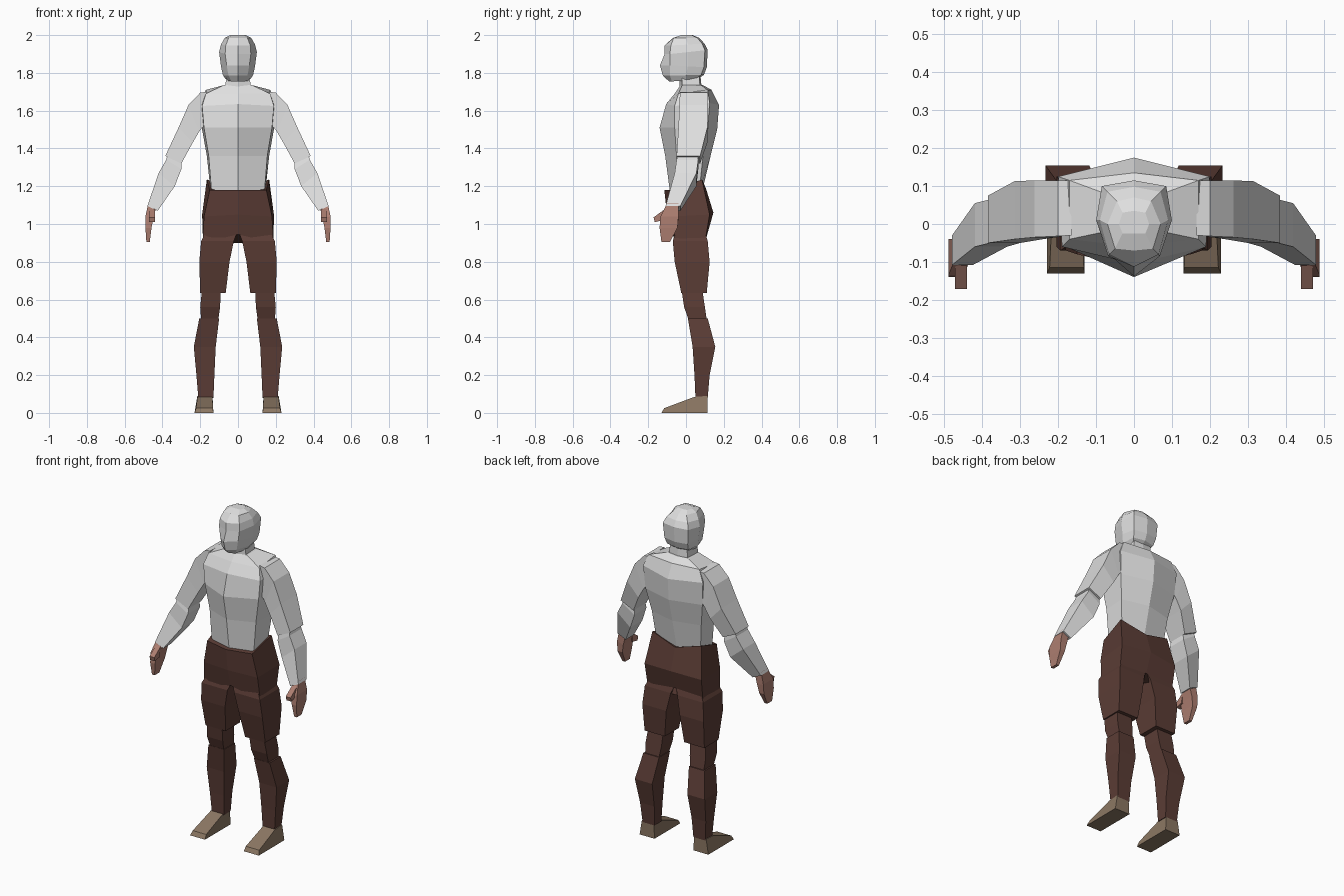
import bpy
import bmesh


def material(name, rgb):
    m = bpy.data.materials.new(name)
    m.diffuse_color = (*rgb, 1)
    return m


shirt = material("light grey cloth", (0.74, 0.74, 0.74))
brown = material("dark brown cloth", (0.105, 0.046, 0.036))
skin = material("skin", (0.42, 0.21, 0.165))
leather = material("tan leather", (0.26, 0.185, 0.125))


def loft(name, rings, mat, mirror=False):
    """Skin a stack of equal-length rings and cap both ends."""
    bm = bmesh.new()
    vs = [[bm.verts.new(p) for p in r] for r in rings]
    n = len(vs[0])
    for a, b in zip(vs, vs[1:]):
        for i in range(n):
            j = (i + 1) % n
            bm.faces.new((a[i], a[j], b[j], b[i]))
    bm.faces.new(vs[0][::-1])
    bm.faces.new(vs[-1])
    bmesh.ops.recalc_face_normals(bm, faces=bm.faces)
    me = bpy.data.meshes.new(name)
    bm.to_mesh(me)
    bm.free()
    me.materials.append(mat)
    ob = bpy.data.objects.new(name, me)
    bpy.context.collection.objects.link(ob)
    if mirror:
        ob.modifiers.new("Mirror", 'MIRROR')
    return ob


def sym(*half):
    """Ring from a half outline running front centre -> back centre."""
    return list(half) + [(-x, y, z) for x, y, z in half[-2:0:-1]]


def hexa(front, fcorner, bcorner, back):
    """Six-sided ring: (y, z), (x, y, z), (x, y, z), (y, z)."""
    return sym((0, *front), fcorner, bcorner, (0, *back))


def box(x0, x1, y0, y1, z):
    return [(x0, y0, z), (x1, y0, z), (x1, y1, z), (x0, y1, z)]


def limb(xo, zo, xi, zi, y0, y1):
    """Slanted ring between an outer and an inner edge of an arm."""
    return [(xi, y0, zi), (xo, y0, zo), (xo, y1, zo), (xi, y1, zi)]


# Torso, with the shoulders sloping up to the neck
loft("torso", [
    hexa((-0.085, 1.17), (0.14, -0.05, 1.17), (0.145, 0.07, 1.17), (0.085, 1.17)),
    hexa((-0.11, 1.36), (0.155, -0.05, 1.36), (0.165, 0.09, 1.36), (0.13, 1.36)),
    hexa((-0.14, 1.51), (0.18, -0.06, 1.51), (0.19, 0.115, 1.50), (0.165, 1.50)),
    hexa((-0.105, 1.635), (0.19, -0.06, 1.625), (0.20, 0.125, 1.64), (0.175, 1.63)),
    hexa((-0.06, 1.69), (0.17, -0.04, 1.69), (0.17, 0.115, 1.71), (0.135, 1.71)),
    hexa((-0.03, 1.735), (0.075, -0.02, 1.735), (0.075, 0.08, 1.735), (0.09, 1.735)),
], shirt)

# Neck
loft("neck", [
    hexa((-0.035, 1.70), (0.07, -0.02, 1.70), (0.065, 0.075, 1.70), (0.085, 1.70)),
    hexa((-0.035, 1.80), (0.06, -0.02, 1.80), (0.055, 0.07, 1.80), (0.075, 1.80)),
], shirt)


# Head
def head_ring(zf, zb, yf, fc, side, bc, yb):
    zm = (zf + zb) / 2
    return sym((0, yf, zf), (*fc, zf), (*side, zm), (*bc, zb), (0, yb, zb))


loft("head", [
    head_ring(1.755, 1.765, -0.09, (.035, -.075), (.06, 0), (.05, .05), .06),
    head_ring(1.785, 1.79, -0.122, (.05, -.085), (.08, 0), (.07, .08), .095),
    head_ring(1.84, 1.83, -0.138, (.06, -.085), (.09, .01), (.078, .095), .11),
    head_ring(1.90, 1.92, -0.113, (.068, -.085), (.1, .01), (.085, .1), .115),
    head_ring(1.945, 1.955, -0.113, (.065, -.08), (.09, .01), (.07, .085), .098),
    head_ring(1.985, 1.985, -0.07, (.05, -.065), (.07, .0), (.045, .06), .07),
    head_ring(2.0, 2.0, -0.025, (.03, -.025), (.04, 0), (.03, .03), .035),
], shirt)

# Hips of the trousers, waist peaking at the sides and crotch raised
loft("hips", [
    hexa((-0.07, 0.945), (0.188, -0.055, 0.90), (0.185, 0.10, 0.90), (0.105, 0.945)),
    hexa((-0.10, 1.05), (0.18, -0.07, 1.04), (0.19, 0.125, 1.05), (0.145, 1.06)),
    hexa((-0.115, 1.18), (0.15, -0.08, 1.18), (0.165, 0.085, 1.235), (0.105, 1.19)),
], brown)

# Trouser legs
loft("thigh", [
    box(0.065, 0.20, -0.025, 0.11, 0.635),
    box(0.045, 0.205, -0.06, 0.125, 0.80),
    box(0.022, 0.195, -0.07, 0.115, 0.91),
    box(0.002, 0.17, -0.055, 0.10, 0.96),
], brown, True)

loft("knee", [
    box(0.105, 0.195, 0.015, 0.11, 0.49),
    box(0.095, 0.20, -0.01, 0.10, 0.56),
    box(0.09, 0.19, -0.025, 0.085, 0.66),
], brown, True)

loft("calf", [
    box(0.13, 0.21, 0.05, 0.115, 0.08),
    box(0.125, 0.22, 0.045, 0.125, 0.20),
    box(0.118, 0.234, 0.035, 0.155, 0.35),
    box(0.10, 0.205, 0.01, 0.115, 0.50),
], brown, True)

# Shoes: wedge from ankle to toe
loft("shoe", [
    [(x, -0.13, 0), (x, 0.115, 0), (x + i, 0.115, 0.09), (x + i, 0.045, 0.085),
     (x + i / 2, -0.115, 0.025)]
    for x, i in ((0.13, 0.005), (0.23, -0.015))
], leather, True)

# Sleeves
loft("upper_arm", [
    limb(0.165, 1.70, 0.17, 1.52, -0.03, 0.115),
    limb(0.20, 1.695, 0.19, 1.51, -0.032, 0.115),
    limb(0.262, 1.63, 0.205, 1.49, -0.035, 0.115),
    limb(0.315, 1.51, 0.24, 1.43, -0.04, 0.113),
    limb(0.385, 1.36, 0.30, 1.32, -0.05, 0.075),
], shirt, True)

loft("forearm", [
    limb(0.37, 1.38, 0.30, 1.33, -0.04, 0.06),
    limb(0.38, 1.34, 0.30, 1.29, -0.05, 0.065),
    limb(0.42, 1.27, 0.335, 1.20, -0.06, 0.055),
    limb(0.48, 1.095, 0.425, 1.07, -0.108, -0.03),
], shirt, True)

# Hands
loft("hand", [
    limb(0.475, 1.11, 0.435, 1.08, -0.10, -0.04),
    limb(0.49, 1.04, 0.448, 1.03, -0.135, -0.04),
    limb(0.49, 0.98, 0.458, 0.98, -0.14, -0.045),
    limb(0.485, 0.905, 0.467, 0.905, -0.13, -0.085),
], skin, True)

loft("thumb", [
    [(x, -0.11, 1.08), (x, -0.172, 1.035), (x, -0.165, 1.01), (x, -0.12, 1.02)]
    for x in (0.44, 0.472)
], skin, True)
